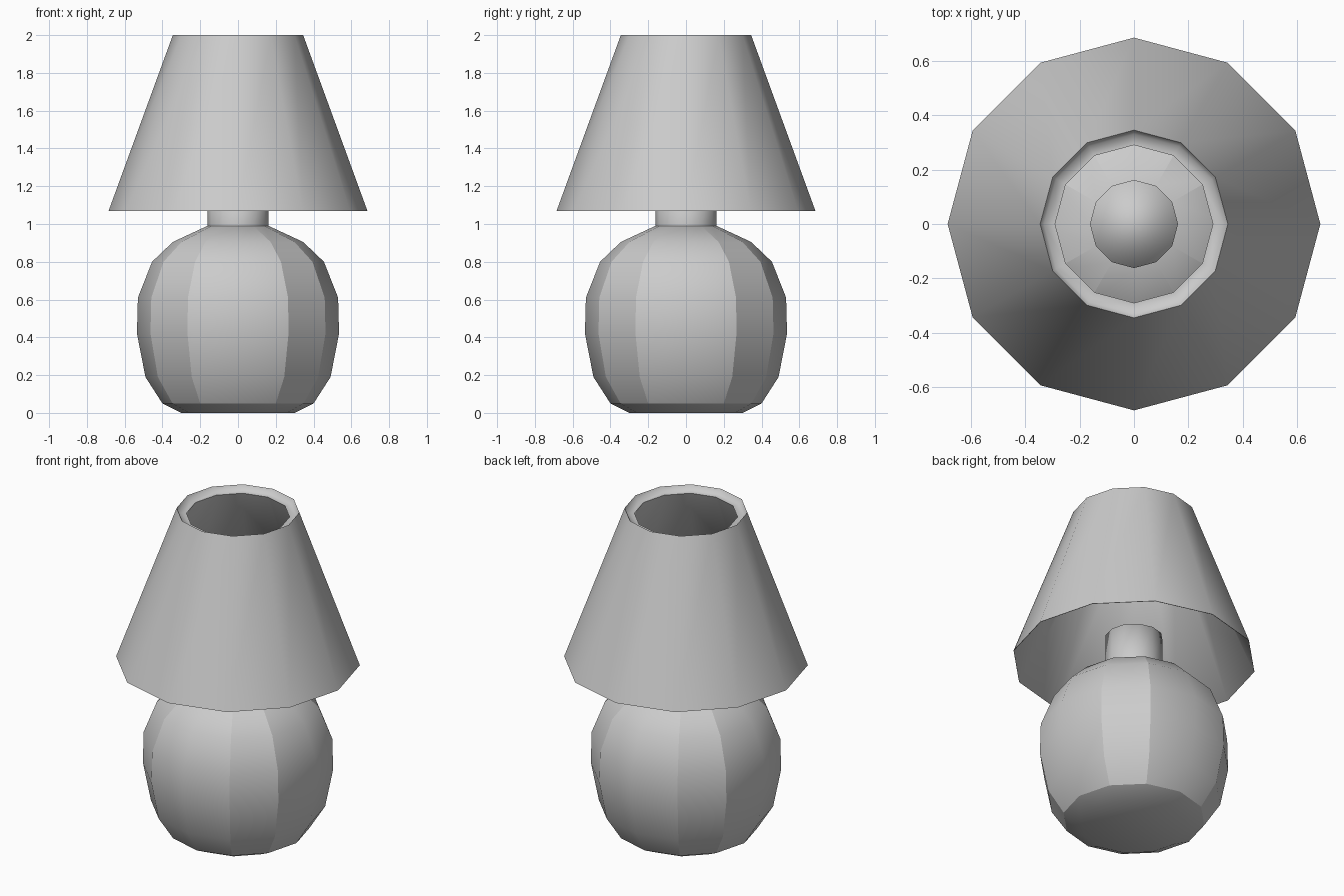
import bpy, bmesh, math

if "Cube" in bpy.data.objects:
    bpy.data.objects.remove(bpy.data.objects["Cube"])

SIDES = 12


def lathe(name, profile, cap_start=False, cap_end=False, close=False,
          angle=180, ribbed=False):
    """Revolve (radius, height) points into a 12-sided object."""
    bm = bmesh.new()
    rings = []
    for r, z in profile:
        rings.append([bm.verts.new((r * math.cos(2 * math.pi * i / SIDES),
                                    r * math.sin(2 * math.pi * i / SIDES), z))
                      for i in range(SIDES)])
    pairs = list(zip(rings, rings[1:]))
    if close:
        pairs.append((rings[-1], rings[0]))
    for a, b in pairs:
        for i in range(SIDES):
            j = (i + 1) % SIDES
            bm.faces.new((a[i], a[j], b[j], b[i]))
    if cap_start:
        bm.faces.new(rings[0][::-1])
    if cap_end:
        bm.faces.new(rings[-1])
    bmesh.ops.recalc_face_normals(bm, faces=bm.faces)
    # Smooth faces, with creases above the given angle
    for f in bm.faces:
        f.smooth = True
    for e in bm.edges:
        if e.calc_face_angle(0) > math.radians(angle):
            e.smooth = False
    # Vertical creases, except on the front, back and side centre lines
    if ribbed:
        for a, b in pairs[1:]:
            for i in range(SIDES):
                if i % 3:
                    bm.edges.get((a[i], b[i])).smooth = False
    mesh = bpy.data.meshes.new(name)
    bm.to_mesh(mesh)
    bm.free()
    obj = bpy.data.objects.new(name, mesh)
    bpy.context.collection.objects.link(obj)
    return obj


# Rounded, faceted base
lathe("lamp_base",
      [(0.30, 0), (0.40, 0.05), (0.49, 0.19), (0.535, 0.42), (0.53, 0.61),
       (0.455, 0.80), (0.345, 0.905), (0.162, 0.99)],
      cap_start=True, cap_end=True, angle=30.2, ribbed=True)

# Short neck with its top hidden inside the shade
lathe("neck", [(0.162, 0.99), (0.162, 1.22)], cap_end=True)

# Hollow conical shade with a recessed lip around the top opening
lathe("lamp_shade",
      [(0.685, 1.07), (0.345, 2.0), (0.33, 1.97), (0.29, 1.97), (0.682, 1.07)],
      close=True, angle=100)
